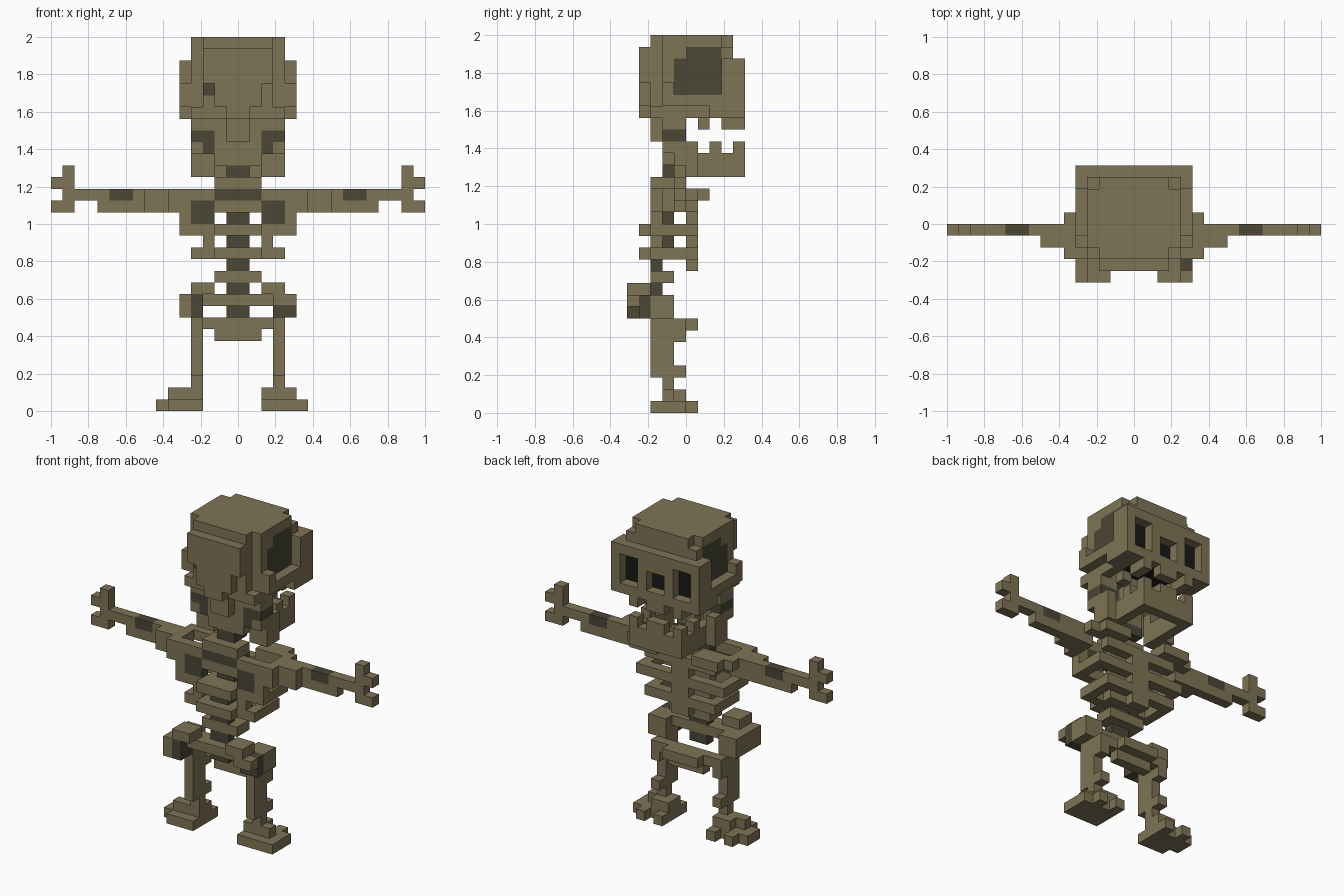
import bpy, bmesh
from itertools import product

UNIT = 0.0625  # one block; 32 blocks tall

if "Cube" in bpy.data.objects:
    bpy.data.objects.remove(bpy.data.objects["Cube"])


def material(name, rgb):
    m = bpy.data.materials.new(name)
    m.use_nodes = True
    m.diffuse_color = (*rgb, 1)
    m.node_tree.nodes["Principled BSDF"].inputs["Base Color"].default_value = (*rgb, 1)
    return m


MATS = [material("bone", (0.212, 0.174, 0.092)),
        material("stained_bone", (0.069, 0.063, 0.037)),
        material("socket_black", (0.010, 0.010, 0.009))]

AXES = [((1, 0, 0), ((1, 0, 0), (1, 1, 0), (1, 1, 1), (1, 0, 1))),
        ((-1, 0, 0), ((0, 0, 0), (0, 0, 1), (0, 1, 1), (0, 1, 0))),
        ((0, 1, 0), ((0, 1, 0), (0, 1, 1), (1, 1, 1), (1, 1, 0))),
        ((0, -1, 0), ((0, 0, 0), (1, 0, 0), (1, 0, 1), (0, 0, 1))),
        ((0, 0, 1), ((0, 0, 1), (1, 0, 1), (1, 1, 1), (0, 1, 1))),
        ((0, 0, -1), ((0, 0, 0), (0, 1, 0), (1, 1, 0), (1, 0, 0)))]


def cells(boxes):
    """Blocks filled by boxes given as x0, x1, y0, y1, z0, z1."""
    return {c for b in boxes for c in product(
        range(b[0], b[1]), range(b[2], b[3]), range(b[4], b[5]))}


def mirror(boxes):
    return [(-b[1], -b[0], *b[2:]) for b in boxes]


def both(boxes):
    """The boxes plus their mirror images across x = 0."""
    return boxes + mirror(boxes)


def build(name, boxes, cuts=(), dark=(), black=()):
    """Make the outer skin of the filled blocks, coloured block by block."""
    solid = cells(boxes) - cells(cuts)
    dark, black = cells(dark), cells(black)
    bm = bmesh.new()
    verts = {}
    for c in sorted(solid):
        for step, corners in AXES:
            if tuple(a + b for a, b in zip(c, step)) in solid:
                continue
            ring = []
            for k in corners:
                p = tuple(a + b for a, b in zip(c, k))
                if p not in verts:
                    verts[p] = bm.verts.new([v * UNIT for v in p])
                ring.append(verts[p])
            face = bm.faces.new(ring)
            face.material_index = 2 if c in black else 1 if c in dark else 0
    me = bpy.data.meshes.new(name)
    bm.to_mesh(me)
    bm.free()
    for m in MATS:
        me.materials.append(m)
    ob = bpy.data.objects.new(name, me)
    bpy.context.collection.objects.link(ob)
    return ob


# Skull: cranium, stepped rear, cheek frames, face with sockets, upper teeth
build("skull",
      [(-4, 4, -2, 4, 25, 32), (-3, 3, -3, -2, 26, 32), (-4, 4, -3, -2, 25, 26),
       (-3, 3, -4, -3, 28, 31), (-2, 2, -4, -3, 26, 28), (-1, 1, -4, -3, 25, 26),
       (-1, 1, -3, -2, 23, 25), (-2, 2, -2, -1, 23, 25),
       (-5, 5, 3, 5, 25, 30), (-1, 1, 4, 5, 24, 25)]
      + both([(4, 5, -2, 5, 26, 27), (4, 5, 2, 5, 25, 26), (4, 5, -2, -1, 27, 28),
              (2, 3, 1, 2, 24, 25), (2, 3, 3, 5, 24, 25)]),
      cuts=both([(2, 4, 4, 5, 26, 29), (3, 4, 3, 4, 31, 32)])
      + [(-1, 1, 4, 5, 26, 28), (-3, 3, 0, 4, 25, 26)],
      dark=both([(3, 4, -1, 3, 27, 30), (3, 4, 0, 3, 30, 31)]) + [(-3, -2, -3, -2, 27, 28)],
      black=both([(2, 4, 3, 4, 26, 29)]) + [(-1, 1, 3, 4, 26, 28), (-3, 3, 0, 4, 26, 27)])

# Jaw: narrow chin and side bars, wide hinges and lower teeth
build("jaw",
      [(-3, 3, 4, 5, 20, 22), (-1, 1, 4, 5, 22, 23)]
      + both([(2, 3, 0, 5, 20, 22), (2, 3, 2, 3, 22, 23), (2, 3, 4, 5, 22, 23),
              (3, 4, -1, 1, 20, 23), (2, 4, -2, 0, 22, 25), (2, 4, -1, 0, 20, 22)]),
      dark=both([(2, 4, -2, 0, 23, 24), (2, 3, -2, -1, 22, 23)]))

# Spine: alternating stained discs and pale vertebrae
build("spine",
      [(-1, 1, -2, 0, 20, 25), (-2, 2, -2, -1, 21, 23), (-2, 2, -3, -1, 19, 20),
       (-2, 2, -3, -1, 17, 19), (-1, 1, -2, -1, 14, 17), (-2, 2, -4, -1, 15, 16),
       (-2, 2, -4, -1, 13, 14), (-1, 1, -3, -2, 8, 13), (-2, 2, -3, -1, 11, 12),
       (-3, 3, -4, -2, 9, 10), (-1, 1, -3, -1, 13, 15)],
      dark=[(-2, 2, -3, -1, 18, 19)]
      + [(-1, 1, -3, 0, z, z + 1) for z in (8, 10, 12, 14, 16, 20)])

# Ribs: breastbone and two hoops
build("rib_cage",
      [(-1, 1, 0, 1, 12, 18), (-4, 4, 0, 1, 17, 18),
       (-5, 5, 0, 1, 15, 16), (-4, 4, 0, 1, 13, 14)]
      + both([(4, 5, -3, 1, 15, 16), (2, 4, -3, -2, 15, 16),
              (3, 4, -3, 1, 13, 14), (2, 3, -3, -2, 13, 15)]))

# Shoulder blades and collar bones
build("shoulders",
      both([(2, 5, -3, -2, 15, 19), (5, 6, -3, -2, 17, 19),
            (2, 5, 0, 2, 18, 19), (5, 6, 0, 1, 18, 19)]),
      dark=both([(2, 4, -3, -2, 16, 18), (2, 3, -3, -2, 15, 16)]))

# Arms with three-fingered hands
ARM = [(5, 8, -2, 0, 17, 19), (8, 12, -1, 0, 17, 19), (12, 14, -1, 0, 18, 19),
       (14, 15, -1, 0, 17, 21), (15, 16, -1, 0, 19, 20), (15, 16, -1, 0, 17, 18)]
STAIN = [(9, 11, -1, 0, 18, 19)]
build("left_arm", ARM, dark=STAIN)
build("right_arm", mirror(ARM), dark=mirror(STAIN))

# Pelvis: hip wings and lower arch, with one chipped corner
build("pelvis",
      [(-2, 2, -1, 0, 6, 8), (-2, 2, 0, 1, 7, 8)]
      + both([(2, 4, -5, -3, 10, 11), (3, 5, -5, -1, 8, 10), (2, 3, -4, -3, 9, 10),
              (2, 3, -1, 0, 7, 8)]),
      cuts=[(3, 5, -5, -4, 8, 9)],
      dark=[(-4, -3, -5, -3, 8, 10), (3, 5, -4, -3, 8, 9), (4, 5, -4, -3, 9, 10)])

# Legs: thigh, knee, shin and ankle
for name, x in (("left_leg", 3), ("right_leg", -4)):
    build(name, [(x, x + 1, -3, -1, 3, 8), (x, x + 1, -1, 0, 3, 4),
                 (x, x + 1, -1, 0, 6, 8), (x, x + 1, -2, -1, 2, 3)])

# Feet, both turned outwards
build("left_foot", [(2, 5, -2, -1, 1, 2), (2, 4, -1, 0, 1, 2), (2, 6, -3, 0, 0, 1),
                    (2, 3, 0, 1, 0, 1), (4, 5, 0, 1, 0, 1)])
build("right_foot", [(-6, -3, -2, -1, 1, 2), (-5, -3, -1, 0, 1, 2), (-6, -3, -3, 0, 0, 1),
                     (-7, -6, -2, 0, 0, 1), (-4, -3, 0, 1, 0, 1), (-6, -5, 0, 1, 0, 1)])
